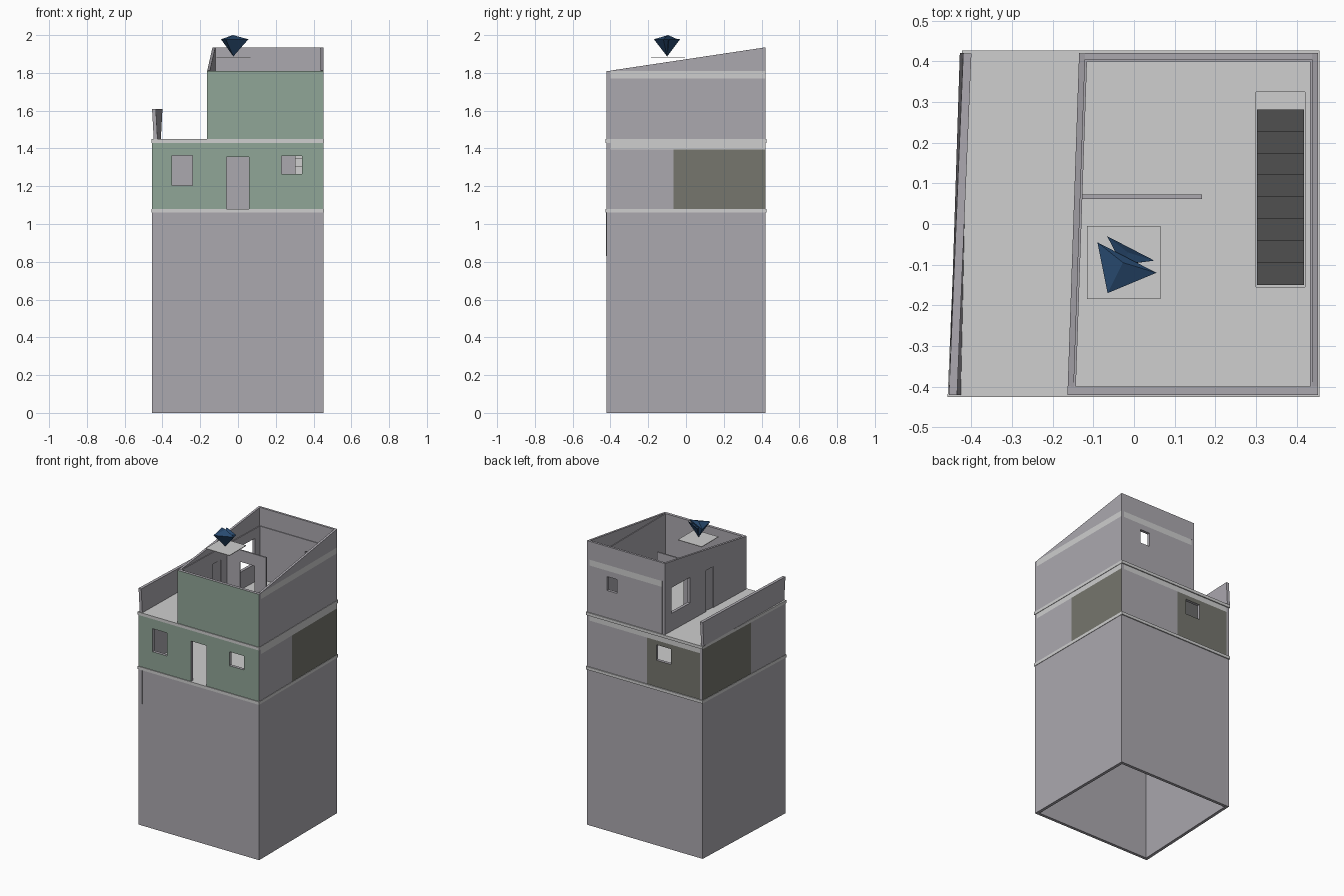
import bpy
import bmesh
from mathutils import Vector

if "Cube" in bpy.data.objects:
    bpy.data.objects.remove(bpy.data.objects["Cube"])


def material(name, r, g, b):
    m = bpy.data.materials.new(name)
    m.use_nodes = True
    m.diffuse_color = (r, g, b, 1)
    bsdf = next(n for n in m.node_tree.nodes if n.type == 'BSDF_PRINCIPLED')
    bsdf.inputs["Base Color"].default_value = (r, g, b, 1)
    bsdf.inputs["Roughness"].default_value = 0.9
    return m


GREY = material("plaster grey", .41, .395, .43)
LIGHT = material("concrete light", .62, .62, .62)
GREEN = material("facade green", .28, .38, .31)
OLIVE = material("olive grey", .18, .182, .155)
DARK = material("stair dark", .08, .08, .08)
BLUE = material("marker blue", .022, .07, .165)


def finish(name, bm, mats):
    mesh = bpy.data.meshes.new(name)
    bm.to_mesh(mesh)
    bm.free()
    ob = bpy.data.objects.new(name, mesh)
    bpy.context.collection.objects.link(ob)
    for m in mats:
        mesh.materials.append(m)
    return ob


def sheet(name, us, vs, place, thick, mats, holes=(), paint=None):
    """Grid of quads with rectangular holes, thickened behind its face.
    The last material covers the back and the rims."""
    us = sorted(set(us) | {u for h in holes for u in h[:2]})
    vs = sorted(set(vs) | {v for h in holes for v in h[2:]})
    bm = bmesh.new()
    grid = {(u, v): bm.verts.new(place(u, v)) for u in us for v in vs}
    for u0, u1 in zip(us, us[1:]):
        for v0, v1 in zip(vs, vs[1:]):
            u, v = (u0 + u1) / 2, (v0 + v1) / 2
            if any(a < u < b and c < v < d for a, b, c, d in holes):
                continue
            f = bm.faces.new([grid[k] for k in
                              ((u0, v0), (u1, v0), (u1, v1), (u0, v1))])
            f.material_index = mats.index(paint(u, v)) if paint else 0
    for v in [v for v in bm.verts if not v.link_faces]:
        bm.verts.remove(v)
    ob = finish(name, bm, mats)
    mod = ob.modifiers.new("thickness", 'SOLIDIFY')
    mod.thickness, mod.offset = thick, -1
    mod.material_offset = mod.material_offset_rim = len(mats)
    return ob


def wall(name, p, q, z0, z1, thick=.02, mats=(GREY,), holes=(), cuts=(),
         bands=(), paint=None, end=None):
    """Wall from p to q, outside on the right; 'end' is the top height at q.
    Positions along the wall are measured on its main axis."""
    p, q = Vector(p), Vector(q)
    axis = 0 if abs(q.x - p.x) > abs(q.y - p.y) else 1
    a, b = p[axis], q[axis]
    sign = 1 if b > a else -1

    def place(u, z):
        t = (u * sign - a) / (b - a)
        if end is not None and z == z1:
            z += (end - z1) * t
        pt = p.lerp(q, t)
        return pt.x, pt.y, z

    flipped = [tuple(sorted((h[0] * sign, h[1] * sign))) + tuple(h[2:])
               for h in holes]
    rule = (lambda u, z: paint(u * sign, z)) if paint else None
    return sheet(name, [a * sign, b * sign] + [c * sign for c in cuts],
                 [z0, z1, *bands], place, thick, list(mats), flipped, rule)


def box(name, lo, hi, mats, top=None):
    bm = bmesh.new()
    bmesh.ops.create_cube(bm, size=1)
    for v in bm.verts:
        v.co = [l if c < 0 else h for c, l, h in zip(v.co, lo, hi)]
    if top:
        for f in bm.faces:
            f.material_index = 1 if f.normal.z > .5 else 0
    return finish(name, bm, mats + ([top] if top else []))


def left_x(y):
    return -.4375 + y * .042


F, B, R, T = -.42, .42, .453, .02       # front, back, right, wall thickness
LF, LB = left_x(F), left_x(B)
UF, UB = -.163, -.135                   # upper storey left edge

# Tall base, hollow and open below
base = [("front", (LF, F), (R, F)), ("right", (R, F + T), (R, B)),
        ("back", (R - T, B), (LB + T, B)), ("left", (LB, B), (LF, F + T))]
for side, p, q in base:
    wall("base_" + side + "_wall", p, q, 0, 1.06)


# Floor slabs, the upper one with a stair opening
def slab(name, z, holes=()):
    def place(u, y):
        return (left_x(y) - .003 if u < -.4 else u), y, z
    sheet(name, [-.45, R + .003], [F - .005, B + .007], place, .02,
          [LIGHT], holes)


slab("middle_floor", 1.08)
slab("upper_floor", 1.45, [(.30, .42, -.155, .325)])

# Middle storey
wall("middle_front_wall", (LF, F), (R, F), 1.08, 1.43, mats=(GREEN, GREY),
     holes=[(-.35, -.24, 1.205, 1.362), (-.06, .057, 1.08, 1.355),
            (.23, .338, 1.265, 1.36)])
trim = (OLIVE, LIGHT, GREY)
wall("middle_right_wall", (R, F + T), (R, B), 1.08, 1.43, mats=trim,
     cuts=[-.065], bands=[1.395],
     paint=lambda y, z: LIGHT if z > 1.395 else OLIVE if y > -.065 else GREY)
wall("middle_back_wall", (R - T, B), (LB + T, B), 1.08, 1.43, mats=trim,
     cuts=[0], bands=[1.395], holes=[(-.18, -.07, 1.26, 1.365)],
     paint=lambda x, z: LIGHT if z > 1.395 else OLIVE if x < 0 else GREY)
wall("middle_left_wall", (LB, B), (LF, F + T), 1.08, 1.43,
     mats=(OLIVE, GREY), cuts=[-.07],
     paint=lambda y, z: OLIVE if y > -.07 else GREY)

# Upper storey
band = (LIGHT, GREY)


def top_band(u, z):
    return LIGHT if z > 1.77 else GREY


wall("upper_front_wall", (UF, F), (R, F), 1.45, 1.81, mats=(GREEN, GREY))
wall("upper_right_wall", (R, F + T), (R, B), 1.45, 1.81, mats=band,
     bands=[1.77], paint=top_band)
wall("upper_back_wall", (R - T, B), (UB + T, B), 1.45, 1.81, mats=band,
     bands=[1.77], paint=top_band, holes=[(.225, .30, 1.635, 1.73)])
wall("upper_left_wall", (UB, B), (UF, F + T), 1.45, 1.81,
     holes=[(.16, .35, 1.57, 1.745), (-.08, 0, 1.45, 1.73)])
wall("upper_partition", (-.13, .062), (.167, .062), 1.45, 1.80, thick=.01,
     holes=[(-.03, .08, 1.45, 1.72)])
wall("upper_door", (-.138, 0), (-.148, -.08), 1.45, 1.73, thick=.006)

# Sloping roof parapets
wall("parapet_right", (R, F + T), (R, B), 1.81, 1.812, thick=.015, end=1.935)
wall("parapet_left", (UB, B), (UF, F + T), 1.81, 1.935, thick=.015, end=1.812)
wall("parapet_back", (R - .015, B), (UB + .015, B), 1.81, 1.935, thick=.015)

# Terrace wall, tapering towards its foot
terrace = wall("terrace_wall", (LB, B), (LF, F), 1.45, 1.61)
for v in terrace.data.vertices:
    if v.co.z < 1.5:
        v.co.x = -.437 + (v.co.x + .437) * .5

# Stairs
STEPS = 8
for i in range(STEPS):
    y, z = -.15 + i * .054, 1.08 + (i + 1) * .045
    box("stair_step", (.302, y, z - .045), (.418, y + .054, z), [LIGHT], DARK)

# Thin drain spike on the front
box("drain_spike", (-.434, F - .004, .83), (-.426, F, 1.06), [GREY])

# Floating plate with a faceted marker above it
box("marker_plate", (-.115, -.185, 1.878), (.065, -.005, 1.882), [LIGHT])


def marker(name, ring, peak):
    bm = bmesh.new()
    tip, apex = bm.verts.new((-.025, -.10, 1.887)), bm.verts.new(peak)
    ring = [bm.verts.new(c) for c in ring]
    for a, b in zip(ring, ring[1:] + ring[:1]):
        bm.faces.new((a, b, apex))
        bm.faces.new((b, a, tip))
    bmesh.ops.recalc_face_normals(bm, faces=bm.faces)
    finish(name, bm, [BLUE])


marker("marker_body", [(-.09, -.045, 1.978), (-.065, -.17, 1.978),
                       (.055, -.12, 1.978)], (-.027, -.095, 2.0))
marker("marker_fin", [(-.066, -.03, 1.98), (-.03, -.10, 1.96),
                      (.05, -.09, 1.98)], (-.015, -.07, 1.972))
